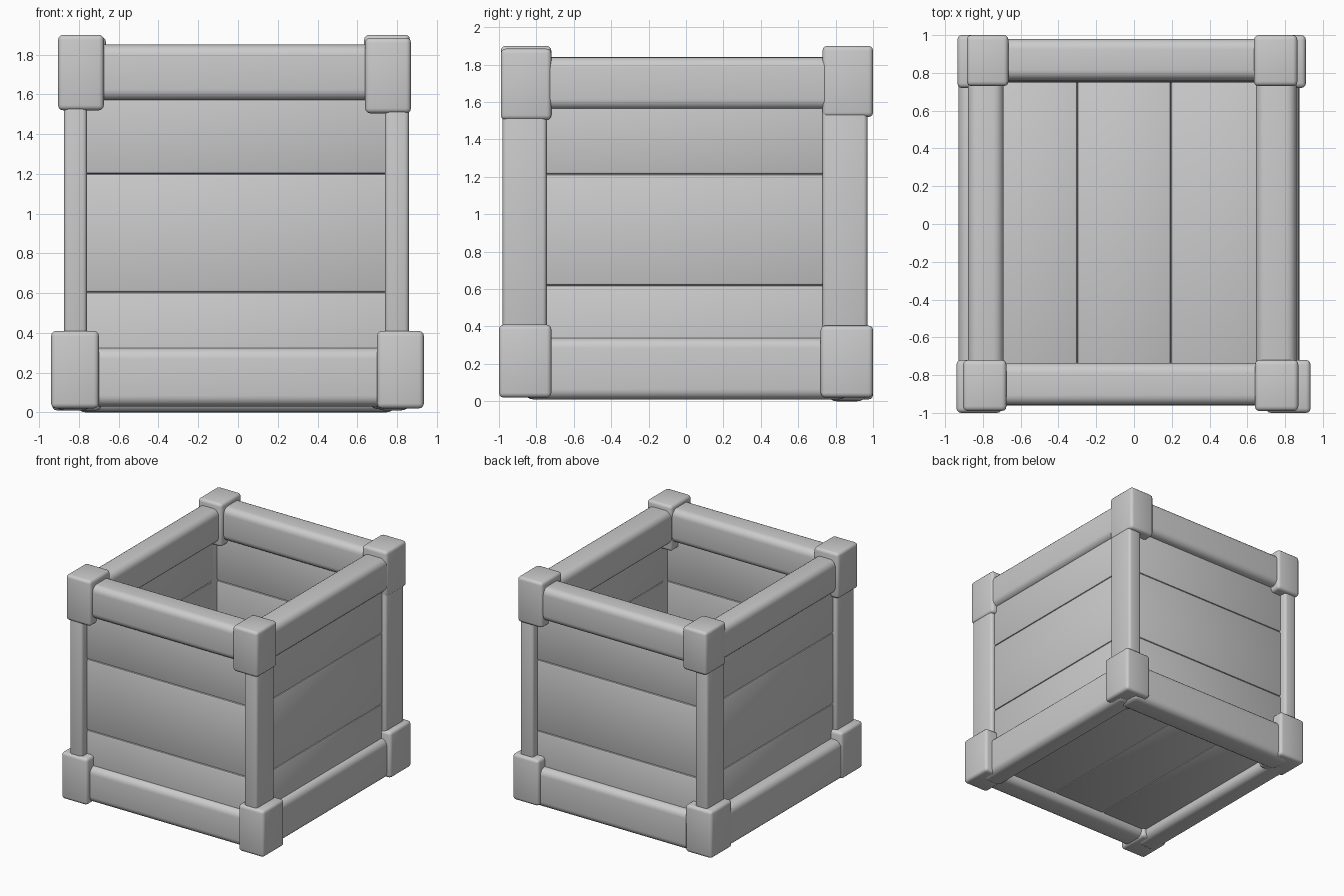
import bpy, bmesh
from math import radians

if "Cube" in bpy.data.objects:
    bpy.data.objects.remove(bpy.data.objects["Cube"])


def box(name, x, y, z, bevel=0.02, segments=3):
    """Rounded box from (min, max) ranges on each axis."""
    bm = bmesh.new()
    bmesh.ops.create_cube(bm, size=1)
    for v in bm.verts:
        v.co = [r[0] + (c + 0.5) * (r[1] - r[0]) for c, r in zip(v.co, (x, y, z))]
    bmesh.ops.bevel(bm, geom=bm.edges[:], offset=bevel, segments=segments,
                    profile=0.5, affect='EDGES')
    mesh = bpy.data.meshes.new(name)
    bm.to_mesh(mesh)
    bm.free()
    ob = bpy.data.objects.new(name, mesh)
    bpy.context.collection.objects.link(ob)
    bpy.context.view_layer.objects.active = ob
    ob.select_set(True)
    bpy.ops.object.shade_smooth_by_angle(angle=radians(40))
    ob.select_set(False)
    return ob


FRONT, BACK = (-0.99, -0.72), (0.73, 1.0)

# Corner blocks, each slightly out of line like hand-made joinery
box("front_left_foot", (-0.94, -0.70), (-1.0, -0.72), (0.02, 0.41), 0.025)
box("front_right_foot", (0.70, 0.935), (-1.0, -0.72), (0.02, 0.41), 0.025)
box("back_left_foot", (-0.935, -0.69), (0.72, 1.0), (0.01, 0.405), 0.025)
box("back_right_foot", (0.67, 0.91), (0.72, 1.0), (0.02, 0.405), 0.025)
box("front_left_cap", (-0.905, -0.675), FRONT, (1.52, 1.90), 0.025)
box("front_right_cap", (0.64, 0.87), FRONT, (1.505, 1.885), 0.025)
box("back_left_cap", (-0.885, -0.665), BACK, (1.53, 1.89), 0.025)
box("back_right_cap", (0.635, 0.865), BACK, (1.52, 1.90), 0.025)

# Corner posts
for side, x in (("left", (-0.875, -0.76)), ("right", (0.74, 0.86))):
    box(f"front_{side}_post", x, (-0.98, -0.745), (0.3, 1.65), 0.022)
    box(f"back_{side}_post", x, (0.73, 0.97), (0.3, 1.65), 0.022)

# Rounded rails between the blocks
R = dict(bevel=0.055, segments=5)
box("front_top_rail", (-0.80, 0.76), (-0.96, -0.735), (1.57, 1.85), **R)
box("back_top_rail", (-0.80, 0.76), (0.76, 0.98), (1.57, 1.85), **R)
box("left_top_rail", (-0.88, -0.69), (-0.87, 0.87), (1.56, 1.84), **R)
box("right_top_rail", (0.645, 0.86), (-0.87, 0.87), (1.56, 1.84), **R)
box("front_bottom_rail", (-0.82, 0.82), (-0.96, -0.74), (0.03, 0.325), **R)
box("back_bottom_rail", (-0.82, 0.80), (0.75, 0.97), (0.0, 0.325), **R)
box("left_bottom_rail", (-0.93, -0.73), (-0.87, 0.87), (0.01, 0.34), **R)
box("right_bottom_rail", (0.68, 0.875), (-0.87, 0.87), (0.01, 0.34), **R)

# Wall planks, three per side
P = dict(bevel=0.014, segments=2)
for i, z in enumerate(((0.1, 0.605), (0.605, 1.2), (1.2, 1.7)), 1):
    box(f"front_plank_{i}", (-0.80, 0.79), (-0.91, -0.81), z, **P)
    box(f"back_plank_{i}", (-0.80, 0.79), (0.81, 0.91), z, **P)
for i, z in enumerate(((0.1, 0.62), (0.62, 1.215), (1.215, 1.7)), 1):
    box(f"left_plank_{i}", (-0.84, -0.76), (-0.84, 0.84), z, **P)
    box(f"right_plank_{i}", (0.74, 0.825), (-0.84, 0.84), z, **P)

# Floor boards, raised above the bottom of the rails
for i, x in enumerate(((-0.79, -0.30), (-0.30, 0.195), (0.195, 0.77)), 1):
    box(f"floor_board_{i}", x, (-0.84, 0.84), (0.09, 0.17), **P)
